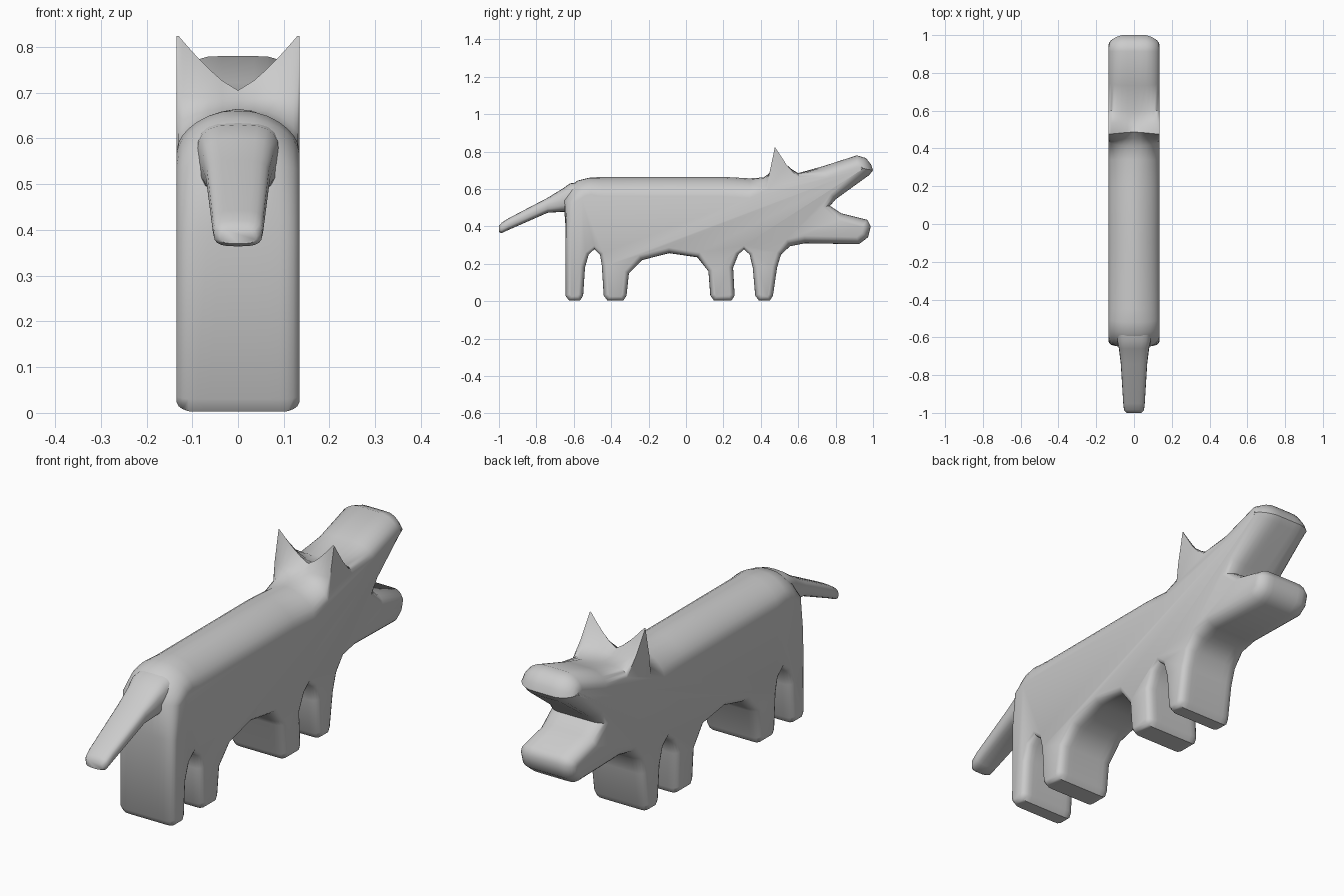
import bpy, bmesh, math
from mathutils import Vector

if "Cube" in bpy.data.objects:
    bpy.data.objects.remove(bpy.data.objects["Cube"])

HALF = 0.135                      # half width of the slab-like animal
LAYERS = [0, .035, .065, .09, .108, .121, .13, HALF]

# Side outline (y, z) in groups; the leading number is the edge rounding
BACK = [(.06, [(-.655, .54)]),
        (.09, [(-.63, .605), (-.58, .645), (-.52, .66)]),
        (.105, [(-.45, .665), (-.1, .665), (.2, .665), (.34, .657)])]
EARS = [(.07, [(.415, .662)]), (-.01, [(.453, .685)]), (-.12, [(.487, .705)]),
        (-.04, [(.53, .69)]), (.03, [(.6, .685)])]
JAWS = [(.06, [(.733, .722), (.914, .78), (.963, .765), (.99, .73), (1.0, .70), (.98, .675)]),
        (.04, [(.8, .545), (.77, .51), (.83, .47), (.97, .435), (.988, .40), (.973, .342)]),
        (.04, [(.925, .305), (.636, .31), (.556, .294)])]
BELLY = [(.03, [(.06, .235), (-.09, .257), (-.235, .22)])]


def leg(front, back, top_front, top_back):
    """Outline of one leg, walking from its front top to its back top."""
    foot = [(front - .005, .03), (front - .022, .003), (back + .02, .003), (back, .03)]
    return [(.025, top_front + foot + top_back)]


def crotch(y):
    return [(.02, [(y + .03, .25), (y, .278), (y - .03, .25)])]


OUTLINE = (BACK + EARS + JAWS
           + leg(.47, .37, [(.508, .25), (.487, .18)], [(.357, .18)]) + crotch(.31)
           + leg(.265, .13, [(.252, .18)], [(.12, .16)]) + BELLY
           + leg(-.313, -.44, [(-.305, .15)], [(-.45, .19)]) + crotch(-.49)
           + leg(-.545, -.645, [(-.54, .18)], [(-.643, .385)]))


def finish(name, bm, angle=50):
    bmesh.ops.recalc_face_normals(bm, faces=bm.faces[:])
    mesh = bpy.data.meshes.new(name)
    bm.to_mesh(mesh)
    bm.free()
    ob = bpy.data.objects.new(name, mesh)
    bpy.context.collection.objects.link(ob)
    bpy.ops.object.select_all(action='DESELECT')
    ob.select_set(True)
    bpy.context.view_layer.objects.active = ob
    bpy.ops.object.shade_smooth_by_angle(angle=math.radians(angle))
    return ob


def skin(bm, rings):
    """Bridge successive closed rings of points and cap both ends."""
    rings = [[bm.verts.new(p) for p in ring] for ring in rings]
    n = len(rings[0])
    for a, b in zip(rings, rings[1:]):
        for i in range(n):
            j = (i + 1) % n
            bm.faces.new((a[i], a[j], b[j], b[i]))
    bm.faces.new(rings[0])
    bm.faces.new(rings[-1])


def inset(r, x):
    """How far the outline moves inwards (ears: outwards) at distance x from the middle."""
    if r < 0:
        return r * min(abs(x) / .13, 1) ** 1.3
    w = min(HALF, 1.3 * r)
    u = min(max(0, (abs(x) - HALF + w) / w), 1)
    return r * (1 - (1 - u ** 1.7) ** .55)


# Body with head, ears, jaws and legs: layered side outline
pts = [(Vector(p), r) for r, group in OUTLINE for p in group]
n = len(pts)
normals = []
for i in range(n):
    p = pts[i][0]
    t = (p - pts[i - 1][0]).normalized() + (pts[(i + 1) % n][0] - p).normalized()
    t.normalize()
    normals.append(Vector((-t.y, t.x)))
rings = []
for x in [-v for v in LAYERS[:0:-1]] + LAYERS:
    ring = []
    for (p, r), nrm in zip(pts, normals):
        q = p - nrm * inset(r, x)
        ring.append((x, q.x, q.y))
    rings.append(ring)
bm = bmesh.new()
skin(bm, rings)
finish("body", bm)

# Tail: loft of rounded sections (y, z, half width, half height)
SECTIONS = [(-.55, .565, .095, .075), (-.62, .555, .09, .075), (-.66, .54, .08, .062),
            (-.74, .513, .07, .04), (-.95, .412, .057, .031),
            (-.985, .392, .053, .028), (-1.0, .386, .04, .016)]
rings = []
for y, z, w, h in SECTIONS:
    ring = []
    for k in range(20):
        a = 2 * math.pi * k / 20
        c, s = math.cos(a), math.sin(a)
        ring.append((w * math.copysign(abs(c) ** .65, c), y, z + h * math.copysign(abs(s) ** .65, s)))
    rings.append(ring)
bm = bmesh.new()
skin(bm, rings)
finish("tail", bm, 60)
